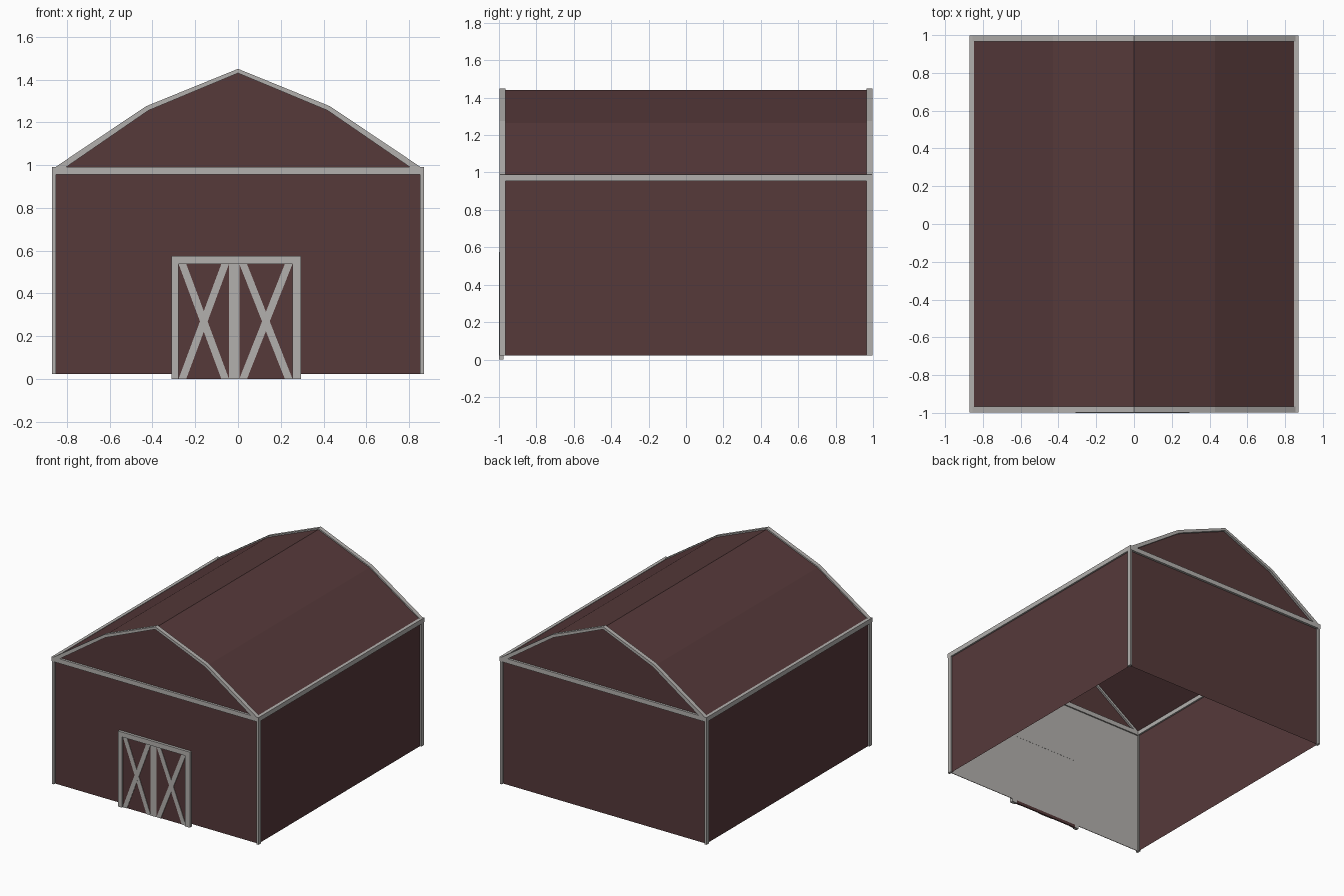
import bpy

if "Cube" in bpy.data.objects:
    bpy.data.objects.remove(bpy.data.objects["Cube"])


def material(name, color):
    m = bpy.data.materials.new(name)
    m.diffuse_color = (*color, 1)
    m.use_nodes = True
    m.node_tree.nodes["Principled BSDF"].inputs["Base Color"].default_value = m.diffuse_color
    return m


RED = material("barn red", (0.092, 0.041, 0.042))
GREY = material("trim grey", (0.45, 0.435, 0.42))


def mesh_object(name, verts, faces, mat):
    me = bpy.data.meshes.new(name)
    me.from_pydata(verts, [], faces)
    me.materials.append(mat)
    ob = bpy.data.objects.new(name, me)
    bpy.context.collection.objects.link(ob)
    return ob


def prism(name, outline, y0, y1, mat):
    """Extrude a counter-clockwise x/z outline (seen from the front) along y."""
    n = len(outline)
    verts = [(x, y, z) for y in (y0, y1) for x, z in outline]
    faces = [tuple(range(n)), tuple(range(2 * n - 1, n - 1, -1))]
    faces += [(i, i + n, (i + 1) % n + n, (i + 1) % n) for i in range(n)]
    return mesh_object(name, verts, faces, mat)


def box(name, x0, x1, y0, y1, z0, z1, mat):
    return prism(name, [(x0, z0), (x1, z0), (x1, z1), (x0, z1)], y0, y1, mat)


WX, WY, BASE, EAVE = 0.858, 0.98, 0.022, 0.985
ROOF = [(0.848, 0.985), (0.43, 1.265), (0, 1.44),
        (-0.43, 1.265), (-0.848, 0.985)]
RAKE = [(0.858, 0.988), (0.43, 1.275), (0, 1.45),
        (-0.43, 1.275), (-0.858, 0.988)]

# Thin end walls, gables, side walls; the floor is open
for side, s in (("front", -1), ("back", 1)):
    order = 1 if s < 0 else -1
    wall = [(-WX, BASE), (WX, BASE), (WX, EAVE), (-WX, EAVE)][::order]
    mesh_object(side + "_wall", [(x, s * WY, z) for x, z in wall],
                [(0, 1, 2, 3)], RED)
    mesh_object(side + "_gable", [(x, s * WY, z) for x, z in ROOF[::order]],
                [(0, 1, 2, 3, 4)], RED)
for side, s in (("left", -1), ("right", 1)):
    wall = [(-WY, BASE), (WY, BASE), (WY, EAVE), (-WY, EAVE)][::s]
    mesh_object(side + "_wall", [(s * WX, y, z) for y, z in wall],
                [(0, 1, 2, 3)], RED)

# Grey lining on the inside of the front wall
box("front_wall_lining", -WX + 0.002, WX - 0.002, -WY + 0.001, -WY + 0.004,
    BASE, EAVE, GREY)

# Gambrel roof sheet
mesh_object("roof", [(x, y, z) for y in (-WY, WY) for x, z in ROOF],
            [(i, i + 5, i + 6, i + 1)[::-1] for i in range(4)], RED)

# Corner posts, eave bands and gable rakes
for s, side in ((-1, "left"), (1, "right")):
    xs = sorted((s * 0.852, s * 0.87))
    for t, end in ((-1, "front"), (1, "back")):
        ys = sorted((t * 0.964, t * 0.996))
        box(f"{end}_{side}_post", *xs, *ys, BASE, 0.99, GREY)
    xs = sorted((s * 0.846, s * 0.87))
    box(side + "_eave_band", *xs, -0.996, 0.996, 0.955, 0.99, GREY)
for t, end in ((-1, "front"), (1, "back")):
    ys = sorted((t * 0.966, t * 0.997))
    box(end + "_eave_band", -0.87, 0.87, *ys, 0.955, 0.99, GREY)
    inner = [(x * 0.975, z - 0.02) for x, z in RAKE]
    for i in range(4):
        prism(f"{end}_rake_{i + 1}",
              [RAKE[i], RAKE[i + 1], inner[i + 1], inner[i]], *ys, GREY)

# Double door: frame, panels, stiles and crossed braces
box("door_frame_left", -0.31, -0.278, -1.0, -0.975, 0, 0.575, GREY)
box("door_frame_right", 0.255, 0.295, -1.0, -0.975, 0, 0.575, GREY)
box("door_frame_top", -0.278, 0.255, -1.0, -0.975, 0.538, 0.575, GREY)
box("door_panels", -0.278, 0.255, -0.986, -0.976, 0, 0.538, RED)
box("door_centre_stile", -0.042, 0.006, -0.991, -0.986, 0, 0.538, GREY)
W = 0.036
for name, x0, x1 in (("left", -0.278, -0.042), ("right", 0.006, 0.255)):
    prism(name + "_door_rising_brace",
          [(x0, 0), (x0 + W, 0), (x1, 0.538), (x1 - W, 0.538)],
          -0.990, -0.986, GREY)
    prism(name + "_door_falling_brace",
          [(x1 - W, 0), (x1, 0), (x0 + W, 0.538), (x0, 0.538)],
          -0.9895, -0.986, GREY)
